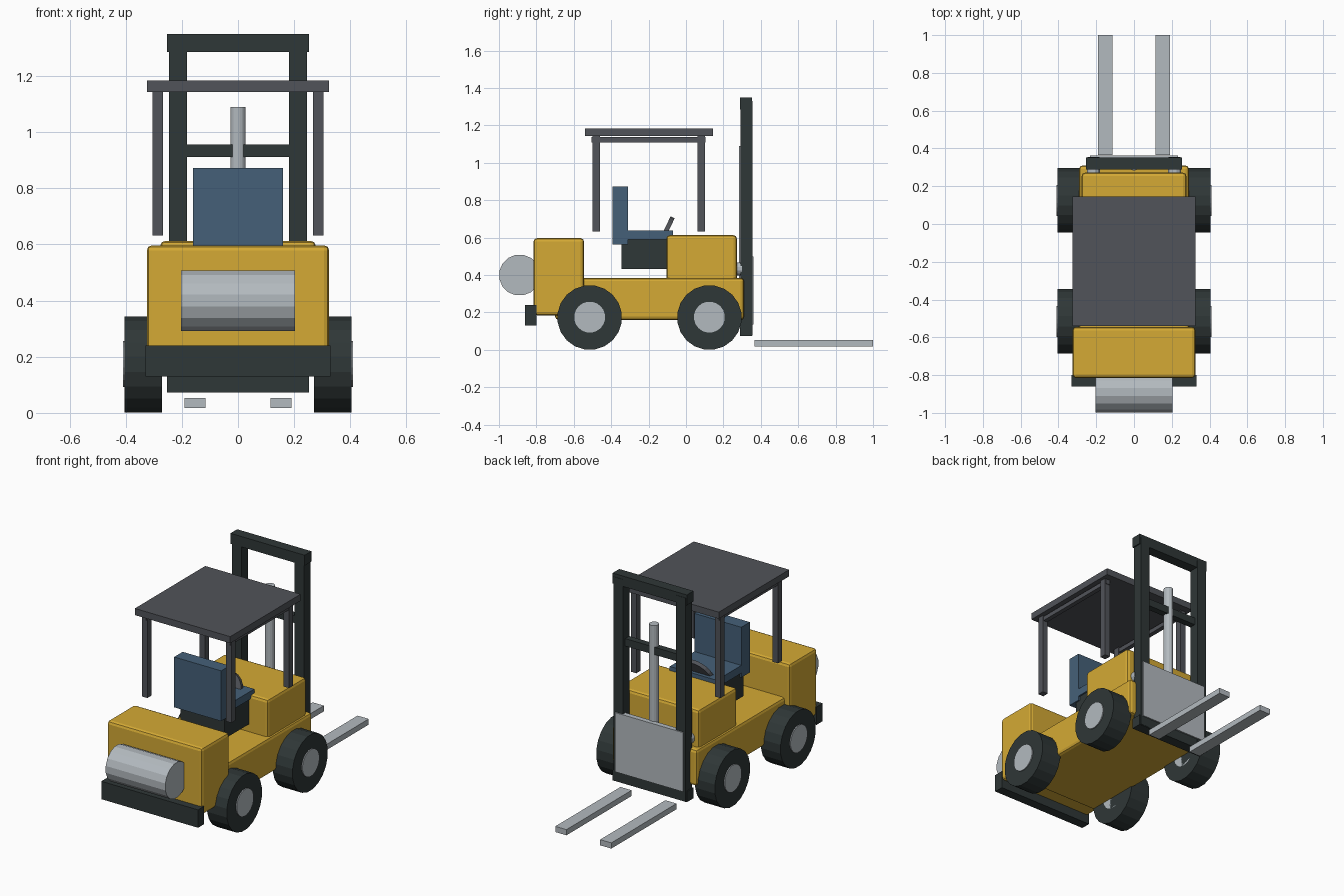
import bpy, math
from mathutils import Matrix
import bmesh

if "Cube" in bpy.data.objects:
    bpy.data.objects.remove(bpy.data.objects["Cube"])


def mat(name, r, g, b):
    m = bpy.data.materials.new(name)
    m.diffuse_color = (r, g, b, 1)
    m.use_nodes = True
    m.node_tree.nodes["Principled BSDF"].inputs["Base Color"].default_value = m.diffuse_color
    return m


YELLOW = mat("yellow paint", 0.66, 0.40, 0.035)
DARK = mat("dark rubber and steel", 0.028, 0.038, 0.038)
GREY = mat("dark grey", 0.082, 0.087, 0.10)
STEEL = mat("light steel", 0.45, 0.49, 0.52)
BLUE = mat("blue seat", 0.06, 0.118, 0.19)


def finish(name, bm, material):
    me = bpy.data.meshes.new(name)
    bm.to_mesh(me)
    bm.free()
    me.materials.append(material)
    ob = bpy.data.objects.new(name, me)
    bpy.context.collection.objects.link(ob)
    return ob


def box(name, x, y, z, material, bevel=0):
    """Box from (min, max) ranges on each axis."""
    bm = bmesh.new()
    bmesh.ops.create_cube(bm, size=1)
    for v in bm.verts:
        v.co = [(a + b) / 2 + c * (b - a) for (a, b), c in zip((x, y, z), v.co)]
    ob = finish(name, bm, material)
    if bevel:
        m = ob.modifiers.new("bevel", 'BEVEL')
        m.width = bevel
        m.segments = 2
    return ob


def cyl(name, centre, r, depth, material, rot, sides):
    bm = bmesh.new()
    bmesh.ops.create_cone(bm, cap_ends=True, segments=sides, radius1=r, radius2=r,
                          depth=depth, matrix=Matrix.Translation(centre) @ rot
                          @ Matrix.Rotation(math.pi / sides, 4, 'Z'))
    return finish(name, bm, material)


ALONG_X = Matrix.Rotation(math.pi / 2, 4, 'Y')
ALONG_Y = Matrix.Rotation(math.pi / 2, 4, 'X')
ALONG_Z = Matrix.Identity(4)

# Body
box("chassis", (-.29, .29), (-.70, .31), (.16, .385), YELLOW, .018)
box("counterweight", (-.325, .325), (-.815, -.545), (.185, .597), YELLOW, .018)
box("cowl", (-.277, .277), (-.105, .272), (.36, .613), YELLOW, .018)
box("bumper", (-.33, .33), (-.86, -.80), (.13, .24), DARK)
cyl("gas_tank", (0, -.89, .40), .11, .406, STEEL, ALONG_X, 16)

# Driver's place
box("seat_base", (-.15, .15), (-.345, -.085), (.433, .60), DARK)
box("seat_cushion", (-.16, .16), (-.385, -.07), (.59, .638), BLUE)
box("seat_back", (-.16, .16), (-.393, -.31), (.563, .873), BLUE)
cyl("steering_wheel", (0, -.117, .615), .105, .024, GREY,
    Matrix.Rotation(math.radians(64), 4, 'X'), 20)

# Overhead guard
box("roof", (-.325, .325), (-.54, .145), (1.143, 1.184), GREY)
for s, side in ((-1, "left"), (1, "right")):
    def mx(a, b):
        return tuple(sorted((s * a, s * b)))
    box(side + "_roof_rail", mx(.272, .30), (-.505, .105), (1.11, 1.137), GREY)
    for end, y in (("front", -.48), ("back", .081)):
        box(f"{side}_{end}_post", mx(.268, .305), (y - .02, y + .02), (.632, 1.145), GREY)
    # Wheels
    for end, y in (("front", -.515), ("back", .125)):
        cyl(f"{side}_{end}_tire", (s * .337, y, .173), .173, .134, DARK, ALONG_X, 20)
        cyl(f"{side}_{end}_hub", (s * .34, y, .175), .083, .14, STEEL, ALONG_X, 20)
    # Mast upright, tilt cylinder and fork
    box(side + "_mast_upright", mx(.182, .246), (.292, .355), (.077, 1.33), DARK)
    cyl(side + "_tilt_cylinder", (s * .215, .25, .433), .036, .10, STEEL, ALONG_Y, 12)
    box(side + "_fork", mx(.115, .191), (.365, 1.0), (.018, .053), STEEL)

# Mast crossbars, lift cylinder and carriage
box("mast_top_bar", (-.253, .253), (.288, .353), (1.286, 1.35), DARK)
box("mast_bottom_bar", (-.253, .253), (.288, .353), (.073, .137), DARK)
box("mast_middle_bar", (-.19, .19), (.292, .332), (.911, .957), DARK)
cyl("lift_cylinder", (0, .311, .61), .028, .96, STEEL, ALONG_Z, 16)
box("carriage_plate", (-.232, .232), (.33, .362), (.135, .50), STEEL)
